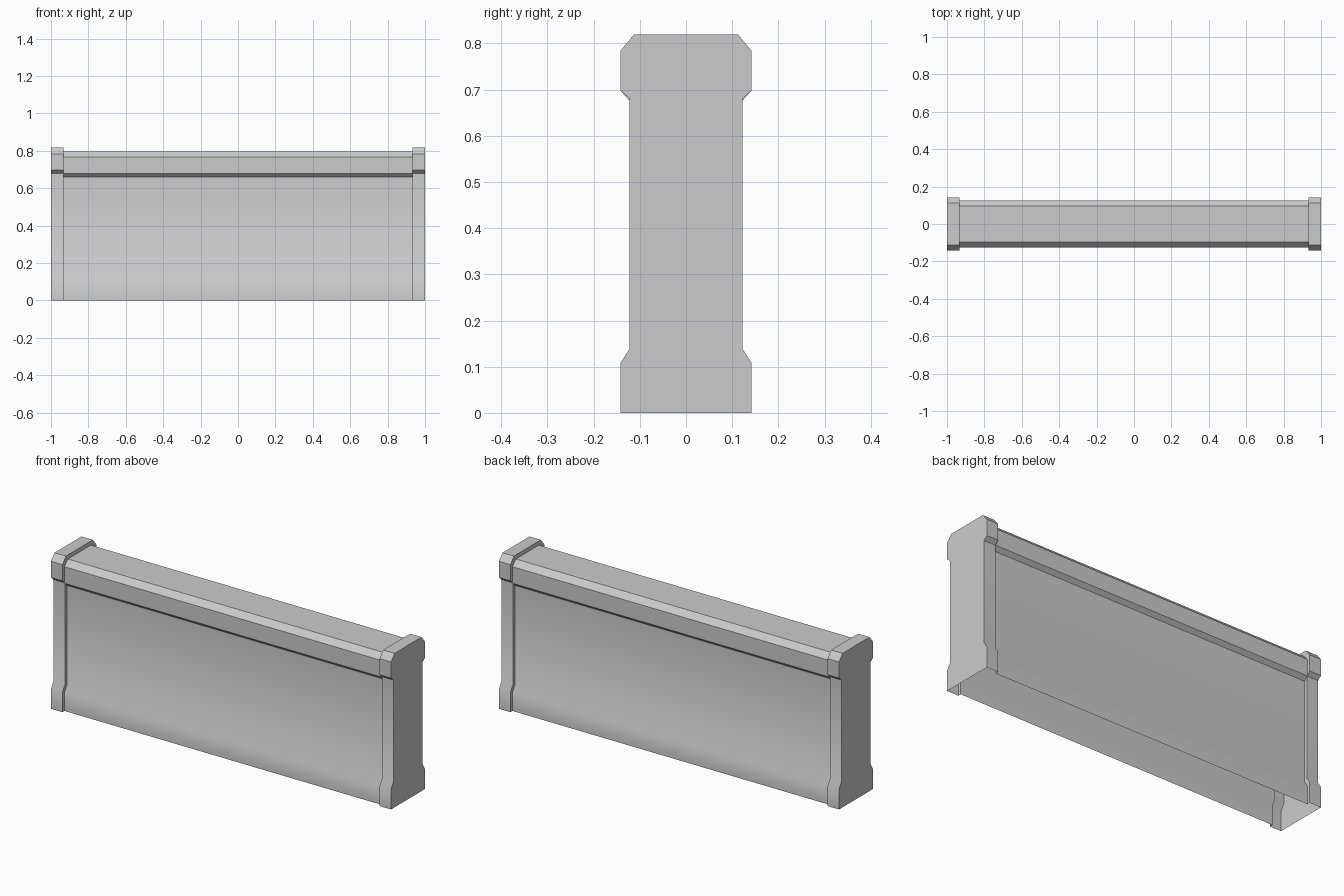
import bpy, bmesh, math

if "Cube" in bpy.data.objects:
    bpy.data.objects.remove(bpy.data.objects["Cube"])

grey = bpy.data.materials.new("light_grey")
grey.diffuse_color = (0.6, 0.6, 0.6, 1)
grey.use_nodes = True
grey.node_tree.nodes["Principled BSDF"].inputs["Base Color"].default_value = grey.diffuse_color

# Half outlines (y, z) from the foot up to the top; mirrored to the other side
CAP = [(.142, 0), (.142, .108), (.122, .139), (.122, .68),
       (.142, .698), (.142, .784), (.113, .819)]
PANEL = [(.125, 0), (.125, .098), (.105, .129), (.105, .66),
         (.125, .679), (.125, .767), (.097, .797)]
CAP_X, PANEL_X = 1.0, 0.933


def outline(bm, half, x):
    pts = half + [(-y, z) for y, z in reversed(half)]
    return [bm.verts.new((x, y, z)) for y, z in pts]


def bridge(bm, a, b):
    # The strip stays open along the underside
    for i in range(len(a) - 1):
        bm.faces.new((a[i], b[i], b[i + 1], a[i + 1]))


def finish(bm, name):
    # Orient every face outward, away from the hollow inside
    bm.normal_update()
    for f in bm.faces:
        c = f.calc_center_median()
        n = f.normal
        if abs(n.x) > .9:
            out = n.x * c.x * (1 if abs(c.x) > .99 else -1)
        elif abs(n.y) > .1:
            out = n.y * c.y
        else:
            out = n.z
        if out < 0:
            f.normal_flip()
    mesh = bpy.data.meshes.new(name)
    bm.to_mesh(mesh)
    bm.free()
    mesh.materials.append(grey)
    obj = bpy.data.objects.new(name, mesh)
    bpy.context.collection.objects.link(obj)
    bpy.ops.object.select_all(action='DESELECT')
    obj.select_set(True)
    bpy.context.view_layer.objects.active = obj
    bpy.ops.object.shade_smooth_by_angle(angle=math.radians(38))


# Long hollow wall panel
bm = bmesh.new()
bridge(bm, outline(bm, PANEL, -PANEL_X), outline(bm, PANEL, PANEL_X))
finish(bm, "wall_panel")

# End caps: closed outer end, raised shell and a step down to the panel
for side, name in ((-1, "left_end_cap"), (1, "right_end_cap")):
    bm = bmesh.new()
    outer = outline(bm, CAP, side * CAP_X)
    inner = outline(bm, CAP, side * PANEL_X)
    step = outline(bm, PANEL, side * PANEL_X)
    bm.faces.new(outer)
    bridge(bm, outer, inner)
    bridge(bm, inner, step)
    finish(bm, name)
